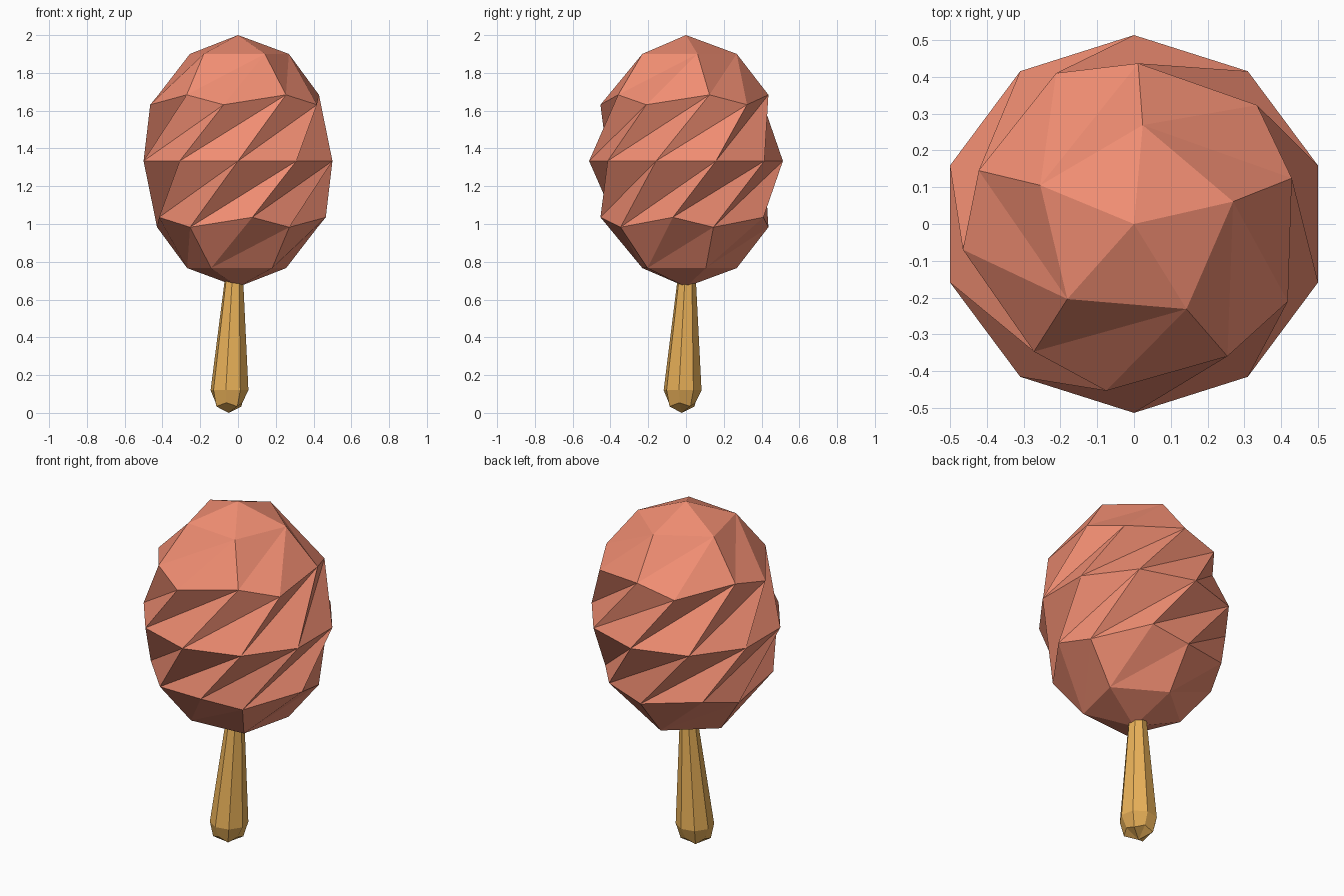
import bpy, bmesh
from math import sin, cos, radians
from mathutils import Matrix

if "Cube" in bpy.data.objects:
    bpy.data.objects.remove(bpy.data.objects["Cube"])


def make_object(name, bm, color):
    bmesh.ops.recalc_face_normals(bm, faces=bm.faces)
    mesh = bpy.data.meshes.new(name)
    bm.to_mesh(mesh)
    bm.free()
    mat = bpy.data.materials.new(name + "_color")
    mat.diffuse_color = color
    mat.use_nodes = True
    mat.node_tree.nodes["Principled BSDF"].inputs["Base Color"].default_value = mat.diffuse_color
    mesh.materials.append(mat)
    obj = bpy.data.objects.new(name, mesh)
    bpy.context.collection.objects.link(obj)
    return obj


# Ice cream: low-poly sphere twisted about z, then stretched to an egg
bm = bmesh.new()
bmesh.ops.create_icosphere(bm, subdivisions=2, radius=1.0)
for v in bm.verts:
    v.co = Matrix.Rotation(radians(100) * v.co.z, 3, 'Z') @ v.co
    v.co.x *= 0.5257
    v.co.y *= 0.513
    v.co.z = 1.3335 + 0.6665 * v.co.z
make_object("ice_cream", bm, (0.88, 0.27, 0.17, 1))

# Stick: slightly leaning eight-sided taper with a faceted rounded end
SIDES = 8
bm = bmesh.new()


def axis(z):
    t = (z - 0.12) / 0.57
    return -0.045 + 0.023 * t, -0.018 + 0.021 * t


def ring(radius, z, zigzag=0.0):
    verts = []
    for i in range(SIDES):
        a = radians(-101 + 360 / SIDES * i)
        s = 1 if i % 2 == 0 else -1
        zz = z + s * zigzag
        r = radius - s * zigzag * 0.4
        cx, cy = axis(zz)
        verts.append(bm.verts.new((cx + r * cos(a), cy + r * sin(a), zz)))
    return verts


rings = [ring(0.076, 0.044, 0.01), ring(0.102, 0.12), ring(0.043, 0.78)]
for low, high in zip(rings, rings[1:]):
    for i in range(SIDES):
        j = (i + 1) % SIDES
        bm.faces.new((low[i], low[j], high[j], high[i]))
tip = bm.verts.new((*axis(0.0), 0.0))
for i in range(SIDES):
    bm.faces.new((tip, rings[0][(i + 1) % SIDES], rings[0][i]))
bm.faces.new(rings[-1])
make_object("stick", bm, (0.82, 0.44, 0.10, 1))
